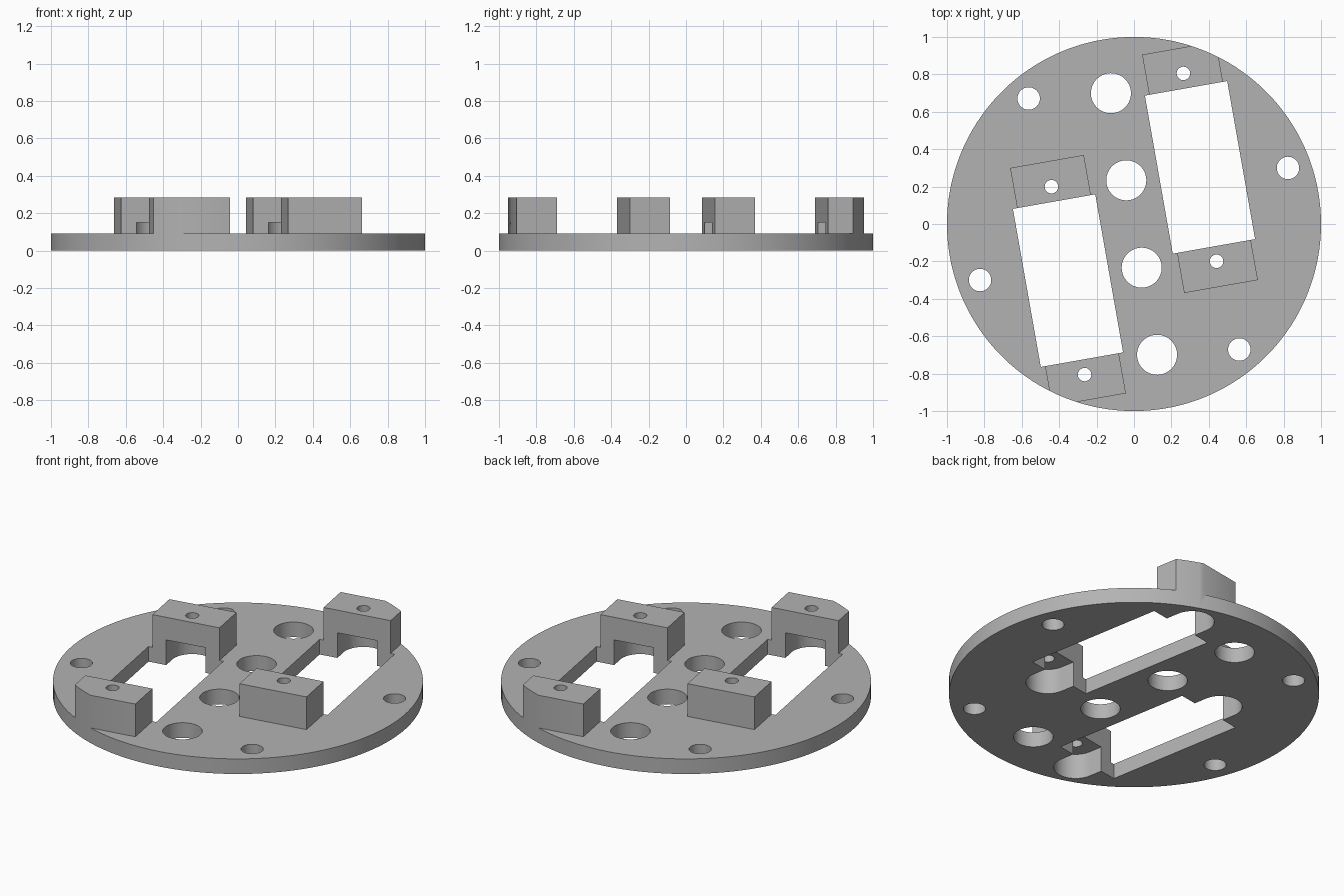
import bpy, bmesh
from math import sin, cos, pi, radians
from mathutils import Matrix

if "Cube" in bpy.data.objects:
    bpy.data.objects.remove(bpy.data.objects["Cube"], do_unlink=True)

PLATE, TOP, NOTCH = 0.09, 0.285, 0.15   # heights
TURN = radians(10)                      # layout is turned on the disc
MID_U, MID_V = 0.40, 0.237              # centre of one servo bay

grey = bpy.data.materials.new("plain grey")
grey.use_nodes = True
colour = (0.45, 0.45, 0.45, 1)
grey.diffuse_color = colour
grey.node_tree.nodes["Principled BSDF"].inputs["Base Color"].default_value = colour


def prism(name, outline, z0, z1):
    """Upright solid from a counter-clockwise outline."""
    bm = bmesh.new()
    base = bm.faces.new([bm.verts.new((x, y, z0)) for x, y in outline])
    top = bmesh.ops.extrude_face_region(bm, geom=[base])["geom"]
    verts = [g for g in top if isinstance(g, bmesh.types.BMVert)]
    bmesh.ops.translate(bm, vec=(0, 0, z1 - z0), verts=verts)
    bmesh.ops.recalc_face_normals(bm, faces=bm.faces)
    mesh = bpy.data.meshes.new(name)
    bm.to_mesh(mesh)
    bm.free()
    mesh.materials.append(grey)
    obj = bpy.data.objects.new(name, mesh)
    bpy.context.collection.objects.link(obj)
    return obj


def rect(u, v, w, d):
    return [(u + a * w / 2, v + b * d / 2) for a, b in ((-1, -1), (1, -1), (1, 1), (-1, 1))]


def arc(u, v, r, n, start=0, sweep=2 * pi):
    return [(u + r * cos(start + sweep * i / n), v + r * sin(start + sweep * i / n)) for i in range(n)]


def combine(target, tool, operation):
    """Apply a boolean and discard the tool."""
    mod = target.modifiers.new(operation, "BOOLEAN")
    mod.operation, mod.object, mod.solver = operation, tool, "EXACT"
    bpy.context.view_layer.objects.active = target
    bpy.ops.object.modifier_apply(modifier=mod.name)
    bpy.data.objects.remove(tool, do_unlink=True)


# Disc with four raised blocks, all trimmed by the round rim
plate = prism("servo_mount_plate", rect(0, 0, 3, 3), -0.5, PLATE)
for side in (1, -1):
    for end in (1, -1):
        v = MID_V + end * 0.5235
        block = prism("block", rect(side * MID_U, side * v, 0.40, 0.247), 0.03, TOP)
        combine(plate, block, "UNION")
rim = prism("rim", arc(0, 0, 1, 160), 0, 0.5)
combine(plate, rim, "INTERSECT")


def cut(outline, z1=0.6):
    combine(plate, prism("cutter", outline, -0.2, z1), "DIFFERENCE")


for side in (1, -1):
    u = side * MID_U
    # Servo slot
    cut(rect(u, side * MID_V, 0.447, 0.858))
    for end in (1, -1):
        # Round-ended notch under each block, with its screw hole
        v = side * (MID_V + end * 0.51)
        out = side * end
        r = 0.118
        inner = v - out * 0.2
        notch = arc(u, v, r, 32, 0, out * pi) + [(u - r, v), (u - r, inner), (u + r, inner)]
        cut(notch, NOTCH)
        cut(arc(u, v, 0.036, 32))
    # Large cable holes along the middle
    for v in (0.237, 0.71):
        cut(arc(0, side * v, 0.107, 48))
    # Small fixing holes near the rim
    for angle in (10, 120):
        a = radians(angle)
        cut(arc(side * 0.876 * cos(a), side * 0.876 * sin(a), 0.06, 40))

plate.data.transform(Matrix.Rotation(TURN, 4, "Z"))

# Smooth the round walls, keep the edges sharp
bpy.ops.object.select_all(action="DESELECT")
plate.select_set(True)
bpy.context.view_layer.objects.active = plate
bpy.ops.object.shade_smooth_by_angle(angle=radians(30))
